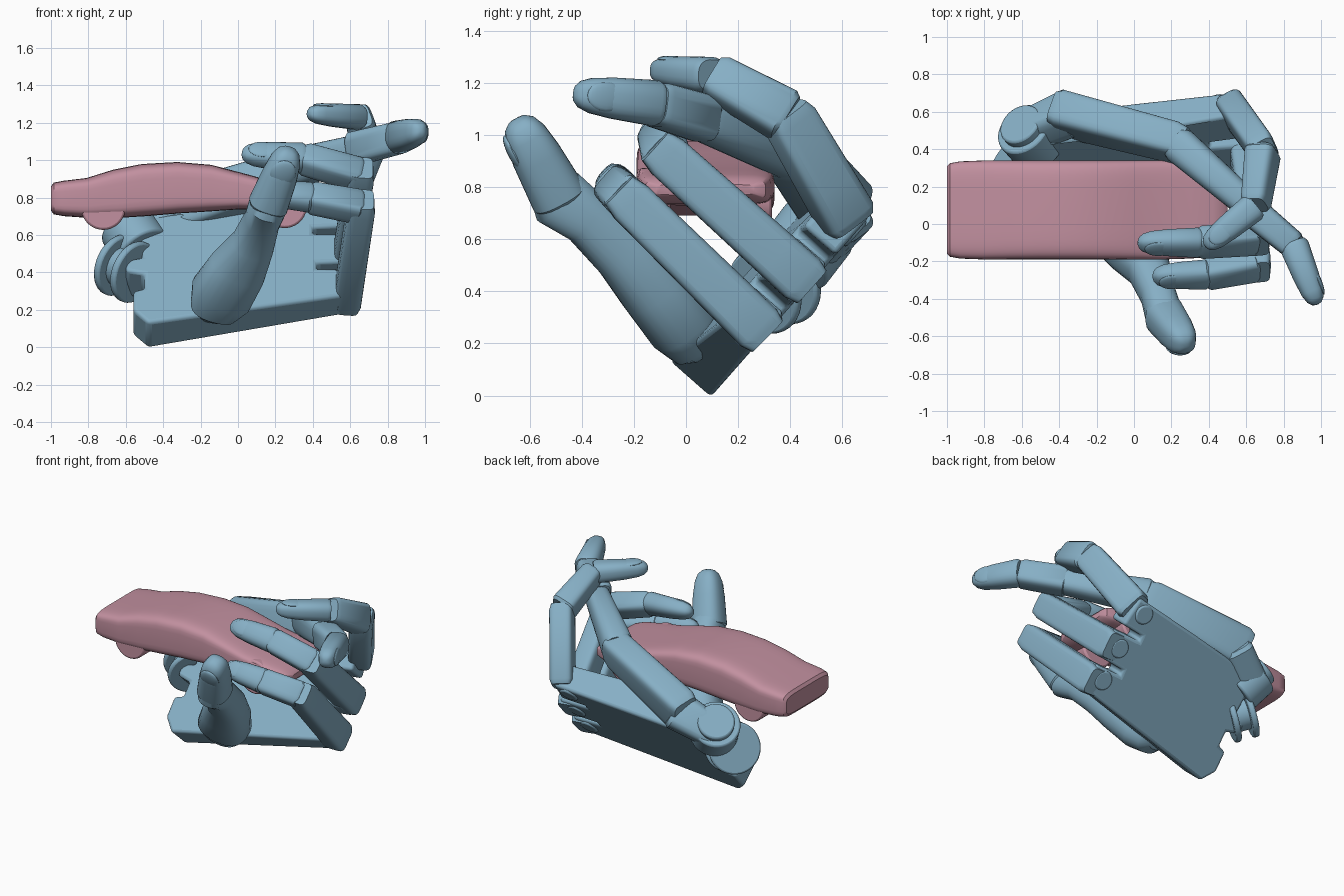
import bpy, bmesh, math
from mathutils import Vector, Matrix

if "Cube" in bpy.data.objects:
    bpy.data.objects.remove(bpy.data.objects["Cube"])

def material(name, col):
    m = bpy.data.materials.new(name)
    m.diffuse_color = (*col, 1)
    m.use_nodes = True
    m.node_tree.nodes["Principled BSDF"].inputs["Base Color"].default_value = m.diffuse_color
    return m

BLUE = material("blue", (0.24, 0.43, 0.56))
PINK = material("pink", (0.54, 0.28, 0.35))

# Palm frame: x along the hand, V across the knuckles, N out of the palm
V = Vector((0, .66, .75)).normalized()
N = Vector((0, -.75, .66)).normalized()
ORIGIN = Vector((0, .1, 0))

def on_palm(x, v, h):
    return ORIGIN + Vector((x, 0, 0)) + V * v + N * h

def finish(name, bm, mat):
    bmesh.ops.recalc_face_normals(bm, faces=bm.faces[:])
    me = bpy.data.meshes.new(name)
    bm.to_mesh(me)
    bm.free()
    ob = bpy.data.objects.new(name, me)
    me.materials.append(mat)
    bpy.context.collection.objects.link(ob)
    return ob

def loft(name, rings, side, mat=BLUE, power=4, sides=24):
    """rings: (centre, width along side, thickness)"""
    bm = bmesh.new()
    pts = [Vector(r[0]) for r in rings]
    loops = []
    for i, (p, w, t) in enumerate(rings):
        d = (pts[min(i + 1, len(pts) - 1)] - pts[max(i - 1, 0)]).normalized()
        s = Vector(side)
        s = (s - d * s.dot(d)).normalized()
        o = s.cross(d)
        loop = []
        for k in range(sides):
            a = 2 * math.pi * (k + .5) / sides
            c, q = math.cos(a), math.sin(a)
            e = 2 / power
            loop.append(bm.verts.new(pts[i] + s * math.copysign(abs(c) ** e, c) * w / 2
                                     + o * math.copysign(abs(q) ** e, q) * t / 2))
        loops.append(loop)
    for l0, l1 in zip(loops, loops[1:]):
        for k in range(sides):
            j = (k + 1) % sides
            bm.faces.new((l0[k], l0[j], l1[j], l1[k]))
    bm.faces.new(loops[0][::-1])
    bm.faces.new(loops[-1])
    return finish(name, bm, mat)

BONE = [(0, .85), (.06, 1), (.92, 1), (1, .85)]
TIP = [(0, .85), (.06, 1), (.55, .96), (.8, .86), (.92, .68), (.98, .42), (1, .15)]

def segment(name, a, b, side, w0, w1, t0, t1, shape=BONE, power=4):
    a, b = Vector(a), Vector(b)
    return loft(name, [(a.lerp(b, s), (w0 + (w1 - w0) * s) * k, (t0 + (t1 - t0) * s) * k)
                       for s, k in shape], side, power=power)

def frame(a, b, side):
    d = (Vector(b) - Vector(a)).normalized()
    s = Vector(side)
    s = (s - d * s.dot(d)).normalized()
    o = s.cross(d)
    return Matrix((s, o, d)).transposed().to_4x4(), o

def fingertip(name, a, b, side, w, t):
    segment(name + "_tip", a, b, side, w, w * .85, t, t * .85, TIP, 2.6)
    rot, out = frame(a, b, side)
    length = (Vector(b) - Vector(a)).length
    bm = bmesh.new()
    bmesh.ops.create_uvsphere(bm, u_segments=20, v_segments=10, radius=1)
    bm.transform(Matrix.Translation(Vector(a).lerp(Vector(b), .68) + out * t * .33) @ rot
                 @ Matrix.Diagonal((w * .32, t * .1, length * .22, 1)))
    finish(name + "_nail", bm, BLUE)

def cylinder(name, centre, axis, r, depth, mat=BLUE):
    bm = bmesh.new()
    bmesh.ops.create_cone(bm, cap_ends=True, segments=40, radius1=r, radius2=r, depth=depth)
    bm.transform(Matrix.Translation(centre) @ Vector(axis).to_track_quat('Z', 'Y').to_matrix().to_4x4())
    ob = finish(name, bm, mat)
    bev = ob.modifiers.new("edge", 'BEVEL')
    bev.width, bev.segments, bev.limit_method = .012, 2, 'ANGLE'
    return ob

def box(name, a, b, side, w, t, offset=0):
    rot, out = frame(a, b, side)
    bm = bmesh.new()
    bmesh.ops.create_cube(bm, size=1)
    a, b = Vector(a), Vector(b)
    bm.transform(Matrix.Translation((a + b) / 2 + out * offset) @ rot
                 @ Matrix.Diagonal((w, t, (b - a).length, 1)))
    return finish(name, bm, BLUE)

def carve(ob, cutter):
    mod = ob.modifiers.new("slot", 'BOOLEAN')
    mod.object, mod.operation, mod.solver = cutter, 'DIFFERENCE', 'EXACT'
    bpy.context.view_layer.update()
    deps = bpy.context.evaluated_depsgraph_get()
    me = bpy.data.meshes.new_from_object(ob.evaluated_get(deps))
    ob.modifiers.remove(mod)
    ob.data = me
    bpy.data.objects.remove(cutter)

# Palm slab with knuckle slots and wrist notches
outline = [(-.48, -.01), (.62, .24), (.62, .42), (.42, .41), (.42, .45), (.61, .47), (.61, .67),
           (.4, .66), (.4, .70), (.57, .72), (.54, .92), (0, .83), (-.6, .72), (-.62, .6),
           (-.52, .58), (-.51, .46), (-.6, .44), (-.6, .36), (-.5, .34), (-.5, .24),
           (-.56, .22), (-.56, .08)]
bm = bmesh.new()
face = bm.faces.new([bm.verts.new(on_palm(x, v, 0)) for x, v in outline])
ext = bmesh.ops.extrude_face_region(bm, geom=[face])
for v in ext["geom"]:
    if isinstance(v, bmesh.types.BMVert):
        v.co += N * (.21 - .08 * max(0, v.co.x))
palm = finish("palm", bm, BLUE)
bev = palm.modifiers.new("edge", 'BEVEL')
bev.width, bev.segments, bev.limit_method = .025, 3, 'ANGLE'

# Knuckle pivots on the back of the hand
for i, (x, v) in enumerate([(.53, .34), (.52, .57), (.46, .83)]):
    cylinder(f"knuckle_pivot_{i}", on_palm(x, v, .05), N, .065, .12)

# Wrist pulleys and thumb drum
axis = Vector((-.7, .6, .3)).normalized()
for i, (s, r, d) in enumerate([(-.06, .17, .04), (0, .11, .12), (.06, .17, .04)]):
    cylinder(f"wrist_pulley_{i}", Vector((-.6, .34, .42)) + axis * s, axis, r, d)
cylinder("thumb_drum", (-.55, .46, .58), (-.45, .5, .65), .155, .19)
cylinder("thumb_drum_cap", (-.57, .49, .62), (-.45, .5, .65), .12, .18)

# Three fingers: base, knuckle, middle joint, tip, width, thickness
fingers = {
    "lower_finger": ((.58, .31, .23), (.665, -.26, .79), (.38, -.27, .80), (.1, -.28, .83), .20, .155),
    "middle_finger": ((.57, .48, .42), (.66, -.12, .96), (.34, -.1, 1.01), (.02, -.1, 1.035), .20, .155),
    "upper_finger": ((.52, .63, .66), (.70, .38, 1.09), (.65, .10, 1.23), (.38, -.12, 1.25), .22, .16),
}
for name, (p0, p1, p2, p3, w, t) in fingers.items():
    upper = name == "upper_finger"
    side = Vector((-.25, .6, .62)) if upper else V
    prox = segment(name + "_proximal", p0, p1, side, w, w * .88, t * .95, t * .95, power=5)
    a, b = Vector(p0), Vector(p1)
    d = (b - a).normalized()
    # hollow at the root with the driving link inside
    carve(prox, box(name + "_slot", a + d * .02, a + d * .18, side, w * .65, t * .8, t * .45))
    box(name + "_link", a + d * .02, a + d * .15, side, w * .4, t * .4, t * .15)
    if upper:
        segment(name + "_middle", b - d * .03, p2, side, .2, .17, .17, .14)
        fingertip(name, p2, p3, (-.6, .7, 0), .16, .14)
    else:
        segment(name + "_middle", b - d * .06, p2, side, .17, .16, .15, .14)
        fingertip(name, Vector(p2) + Vector((.02, 0, 0)), p3, side, .165, .14)

# Long thumb running behind the car
Z = (0, 0, 1)
segment("thumb_link", (-.58, .49, .56), (-.33, .6, .72), (0, -.6, .8), .2, .26, .2, .2)
segment("thumb_metacarpal", (-.42, .60, .70), (.28, .42, .93), (0, .3, .95), .28, .23, .21, .19, power=5)
segment("thumb_proximal", (.22, .44, .93), (.66, .06, 1.06), Z, .23, .16, .20, .15, power=3)
segment("thumb_middle", (.62, .08, 1.06), (.86, -.12, 1.12), Z, .18, .17, .17, .15)
fingertip("thumb", (.85, -.10, 1.12), (.98, -.43, 1.16), Z, .18, .16)

# Opposing thumb in front
X = (1, 0, 0)
loft("front_thumb_base", [((-.14, .07, .17), .14, .12), ((-.13, .04, .20), .26, .22),
                          ((-.09, -.02, .28), .34, .28), ((0, -.13, .42), .31, .27),
                          ((.08, -.24, .55), .23, .24), ((.13, -.38, .68), .19, .21),
                          ((.16, -.49, .76), .20, .24), ((.19, -.53, .81), .15, .17)],
     X, power=2.5)
fingertip("front_thumb", (.155, -.48, .745), (.28, -.65, 1.06), X, .215, .22)

# Toy car body: x, bottom, top, width
CY = .075
profile = [(-1, .73, .86, .47), (-.985, .71, .88, .5), (-.93, .70, .89, .52), (-.8, .69, .905, .53),
           (-.65, .69, .95, .53), (-.5, .70, .98, .53), (-.32, .715, .99, .53), (-.15, .725, .975, .53),
           (0, .735, .935, .53), (.15, .735, .895, .53), (.3, .73, .87, .52), (.42, .735, .85, .5),
           (.48, .75, .83, .46), (.5, .77, .81, .38)]
loft("car_body", [((x, CY, (b + t) / 2), w, t - b) for x, b, t, w in profile],
     (0, 1, 0), PINK, 5.5, 40)
for x, z in ((-.72, .745), (.25, .755)):
    for s in (-1, 1):
        cylinder("car_wheel", (x, CY + s * .195, z), (0, 1, 0), .118, .12, PINK)

# Smooth shading with sharp edges kept
bpy.ops.object.select_all(action='DESELECT')
for ob in bpy.context.scene.objects:
    ob.select_set(True)
    bpy.context.view_layer.objects.active = ob
bpy.ops.object.shade_smooth_by_angle(angle=math.radians(35))
